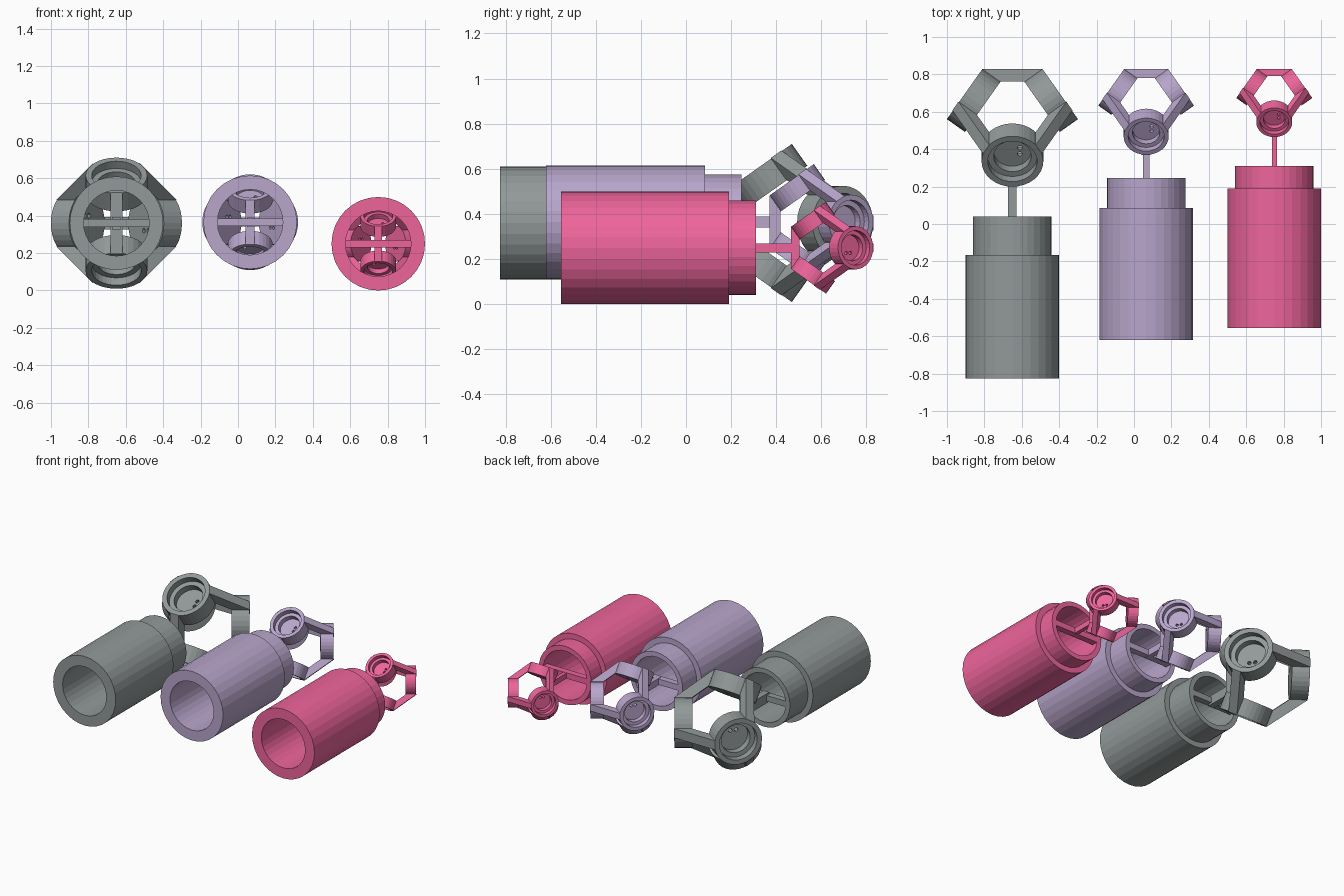
import bpy, bmesh, math
from itertools import combinations
from mathutils import Matrix, Vector

cube = bpy.data.objects.get("Cube")
if cube:
    bpy.data.objects.remove(cube, do_unlink=True)

SEGMENTS = 32
TUBE_R, NECK_R, BORE_R = 0.25, 0.21, 0.175
# Full-size head: cup radius, and distances of cup mouth and cup base from its centre
CUP_R, MOUTH, BASE = 0.165, 0.3125, 0.194
STRAP_HALF = 0.033
SIN, COS = math.sqrt(2 / 3), math.sqrt(1 / 3)


def add_object(name, mesh, material=None, matrix=Matrix()):
    obj = bpy.data.objects.new(name, mesh)
    bpy.context.collection.objects.link(obj)
    obj.matrix_world = matrix
    if material and not mesh.materials:
        mesh.materials.append(material)
    return obj


def to_mesh(bm, name):
    bmesh.ops.recalc_face_normals(bm, faces=bm.faces)
    mesh = bpy.data.meshes.new(name)
    bm.to_mesh(mesh)
    bm.free()
    return mesh


def lathe(name, profile):
    """Revolve a closed loop of (radius, height) points around z."""
    bm = bmesh.new()
    verts = [bm.verts.new((r, 0, h)) for r, h in profile]
    edges = [bm.edges.new((a, b)) for a, b in zip(verts, verts[1:] + verts[:1])
             if a.co.x > 0 or b.co.x > 0]
    bmesh.ops.spin(bm, geom=verts + edges, axis=(0, 0, 1), cent=(0, 0, 0),
                   steps=SEGMENTS, angle=math.tau)
    bmesh.ops.remove_doubles(bm, verts=bm.verts, dist=0.0001)
    return to_mesh(bm, name)


def hull(name, points):
    bm = bmesh.new()
    for p in points:
        bm.verts.new(p)
    bmesh.ops.convex_hull(bm, input=bm.verts)
    bmesh.ops.dissolve_limit(bm, angle_limit=0.01, verts=bm.verts, edges=bm.edges)
    return to_mesh(bm, name)


def block(name, low, high, material):
    corners = [(x, y, z) for x in (low[0], high[0])
               for y in (low[1], high[1]) for z in (low[2], high[2])]
    return add_object(name, hull(name, corners), material)


def make_cup():
    """Stepped cup with two pin holes through its floor."""
    cup = add_object("cup_pattern", lathe("cup", [
        (0, BASE), (CUP_R, BASE), (CUP_R, MOUTH), (0.132, MOUTH),
        (0.132, 0.265), (0.1, 0.265), (0.1, 0.215), (0, 0.215)]))
    bm = bmesh.new()
    for side in (-1, 1):
        bmesh.ops.create_cone(bm, cap_ends=True, segments=12, radius1=0.013,
                              radius2=0.013, depth=0.1,
                              matrix=Matrix.Translation((0.04, side * 0.02, BASE)))
    cutter = add_object("pin_hole_cutter", to_mesh(bm, "pin_holes"))
    cutter.hide_render = True
    cut = cup.modifiers.new("pin_holes", "BOOLEAN")
    cut.operation, cut.solver, cut.object = "DIFFERENCE", "EXACT", cutter
    graph = bpy.context.evaluated_depsgraph_get()
    mesh = bpy.data.meshes.new_from_object(cup.evaluated_get(graph))
    for helper in (cup, cutter):
        bpy.data.objects.remove(helper, do_unlink=True)
    return mesh


# Four tetrahedral cup directions, each with its in-plane reference axis
CUPS = {
    "right": (Vector((-SIN, COS, 0)), Vector((0, 0, 1))),
    "left": (Vector((SIN, COS, 0)), Vector((0, 0, -1))),
    "upper": (Vector((0, -COS, SIN)), Vector((1, 0, 0))),
    "lower": (Vector((0, -COS, -SIN)), Vector((-1, 0, 0))),
}


def strap_points(a, b):
    """Tapered bar joining the facing rims of two cups."""
    out, along = (a + b).normalized(), (b - a).normalized()
    across = out.cross(along)
    points = []
    for dist in (MOUTH, BASE):
        height = dist * COS + CUP_R * SIN
        half = dist * SIN - CUP_R * COS + 0.004
        points += [out * height + along * half * i + across * STRAP_HALF * j
                   for i in (-1, 1) for j in (-1, 1)]
    return points


def build_unit(prefix, color, x, z, front, shoulder, neck_end, scale, cup_mesh):
    mat = bpy.data.materials.new(prefix + "_paint")
    mat.use_nodes = True
    mat.diffuse_color = color
    mat.node_tree.nodes["Principled BSDF"].inputs["Base Color"].default_value = color

    # Hollow handle with a narrower neck
    tube = lathe(prefix + "_handle", [
        (BORE_R, front), (TUBE_R, front), (TUBE_R, shoulder),
        (NECK_R, shoulder), (NECK_R, neck_end), (BORE_R, neck_end)])
    add_object(prefix + "_handle", tube, mat,
               Matrix.Translation((x, 0, z)) @ Matrix.Rotation(-math.pi / 2, 4, "X"))

    # Crossbar in the neck and the stem that carries the head
    reach = MOUTH * COS + CUP_R * SIN
    head_y = 0.83 - reach * scale
    block(prefix + "_crossbar", (x - BORE_R - 0.01, neck_end - 0.045, z - 0.021),
          (x + BORE_R + 0.01, neck_end, z + 0.021), mat)
    sx, sz = 0.023 * scale, 0.034 * scale
    block(prefix + "_stem", (x - sx, neck_end - 0.03, z - sz),
          (x + sx, head_y - (reach - 0.02) * scale, z + sz), mat)

    # Head of four cups joined by six straps
    place = Matrix.Translation((x, head_y, z)) @ Matrix.Scale(scale, 4)
    mesh = cup_mesh.copy()
    for side, (axis, ref) in CUPS.items():
        turn = Matrix((ref, axis.cross(ref), axis)).transposed().to_4x4()
        add_object(f"{prefix}_{side}_cup", mesh, mat, place @ turn)
    for s, t in combinations(CUPS, 2):
        name = f"{prefix}_{s}_{t}_strap"
        add_object(name, hull(name, strap_points(CUPS[s][0], CUPS[t][0])), mat, place)


cup = make_cup()
build_unit("grey", (0.29, 0.32, 0.32, 1), -0.65, 0.36, -0.825, -0.165, 0.04, 1.0, cup)
build_unit("lilac", (0.48, 0.38, 0.60, 1), 0.065, 0.365, -0.62, 0.085, 0.245, 0.73, cup)
build_unit("pink", (0.85, 0.13, 0.33, 1), 0.75, 0.25, -0.555, 0.19, 0.31, 0.58, cup)
bpy.data.meshes.remove(cup)
